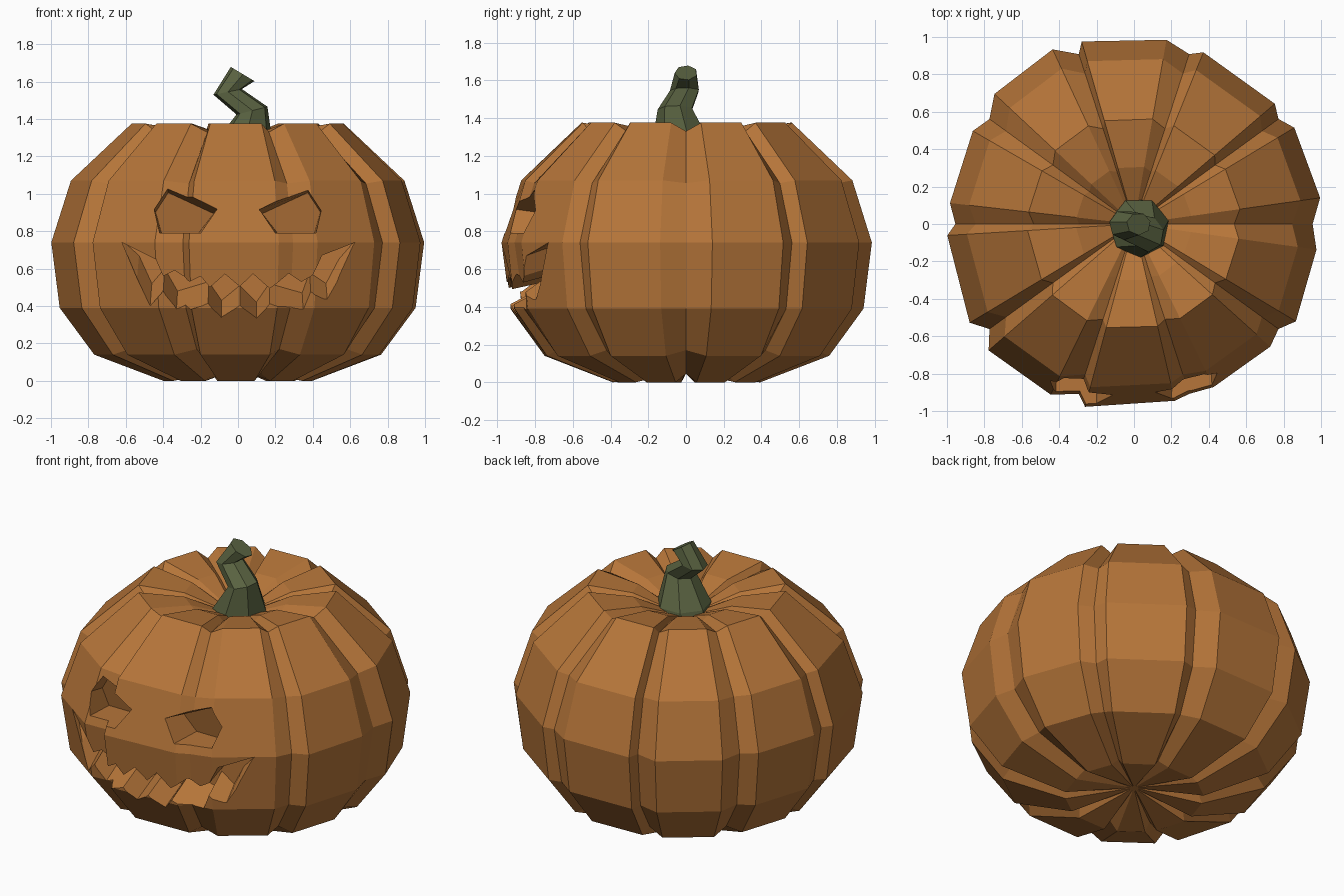
import bpy, bmesh, math

if "Cube" in bpy.data.objects:
    bpy.data.objects.remove(bpy.data.objects["Cube"])


def material(name, rgb):
    m = bpy.data.materials.new(name)
    m.diffuse_color = (*rgb, 1)
    m.use_nodes = True
    m.node_tree.nodes["Principled BSDF"].inputs["Base Color"].default_value = m.diffuse_color
    return m


orange = material("pumpkin orange", (0.465, 0.178, 0.041))
green = material("stem green", (0.1, 0.122, 0.052))


def loft(name, loops, mat):
    """Skin a closed solid through loops that have equal point counts."""
    bm = bmesh.new()
    rings = [[bm.verts.new(p) for p in loop] for loop in loops]
    n = len(rings[0])
    for a, b in zip(rings, rings[1:]):
        for i in range(n):
            j = (i + 1) % n
            bm.faces.new((a[i], a[j], b[j], b[i]))
    bm.faces.new(rings[0])
    bm.faces.new(rings[-1])
    bmesh.ops.recalc_face_normals(bm, faces=bm.faces)
    me = bpy.data.meshes.new(name)
    bm.to_mesh(me)
    bm.free()
    me.materials.append(mat)
    ob = bpy.data.objects.new(name, me)
    bpy.context.collection.objects.link(ob)
    return ob


# Ribbed body: ten slightly uneven flat lobes separated by V grooves
# Each lobe: start angle, start radius, end angle, end radius
lobes = [(8, 1.005, 31, 1.0), (40.5, 0.99, 68, 0.99), (80, 1.0, 106, 1.015),
         (115, 1.03, 137, 1.02), (150, 0.995, 173.5, 0.99), (183.5, 1.0, 211, 1.025),
         (221, 1.03, 244, 1.015), (255, 1.012, 283, 0.97), (296, 0.97, 318, 0.98),
         (329, 1.01, 352, 0.985)]
# Each level: radius, height, groove radius factor, groove height shift, unevenness
levels = [(0.03, 0.06, 1, 0, 0), (0.40, 0.0, 0.93, 0.045, 0.5), (0.77, 0.14, 0.93, 0.03, 0.6),
          (0.955, 0.39, 0.945, 0, 0.8), (1.0, 0.74, 0.955, 0, 1), (0.895, 1.07, 0.945, -0.015, 0.8),
          (0.57, 1.375, 0.94, -0.045, 0.5), (0.31, 1.335, 0.95, -0.04, 0.3), (0.05, 1.22, 1, 0, 0)]
loops = []
for r, z, k, dz, uneven in levels:
    loop = []
    for i, (a0, r0, a1, r1) in enumerate(lobes):
        for angle, f, s in ((36 * i, k, dz), (a0, 1 + (r0 - 1) * uneven, 0),
                            (a1, 1 + (r1 - 1) * uneven, 0)):
            a = math.radians(angle)
            loop.append((r * f * math.cos(a), r * f * math.sin(a), z + s))
    loops.append(loop)
body = loft("pumpkin_body", loops, orange)

# Eye cutters: slanted outline, deep back wall, level bottom wall
eye = [(0.38, 1.06), (0.11, 0.92), (0.20, 0.79), (0.42, 0.79), (0.455, 0.93)]
cutters = []
for side in (-1, 1):
    outer = [(side * x, -1.2, z) for x, z in eye]
    rim = [(side * x, -0.93, z) for x, z in eye]
    floor = []
    for x, z in eye:
        bx, bz = 0.31 + 0.9 * (x - 0.31), 0.79 + 0.8 * (z - 0.79)
        floor.append((side * bx, -0.76 + 0.2 * (1.0 - bz), bz))
    cutters.append(loft("eye_cutter", [outer, rim, floor], orange))

# Mouth cutter: jagged grin with a lower wall that rises inward
upper = [(-0.44, 0.65), (-0.40, 0.56), (-0.34, 0.59), (-0.26, 0.53), (-0.20, 0.56),
         (-0.15, 0.50), (-0.07, 0.57), (0.01, 0.50), (0.08, 0.57), (0.17, 0.49),
         (0.27, 0.57), (0.34, 0.52), (0.40, 0.56), (0.45, 0.67)]
lower = [(0.55, 0.53), (0.48, 0.40), (0.39, 0.46), (0.35, 0.35), (0.17, 0.40),
         (0.10, 0.30), (0.01, 0.39), (-0.09, 0.31), (-0.16, 0.41), (-0.33, 0.36),
         (-0.40, 0.48), (-0.47, 0.40), (-0.54, 0.55)]
mouth = ([(-0.62, 0.74, 0)] + [(x, z, 0.05) for x, z in upper]
         + [(0.63, 0.74, 0)] + [(x, z, 0.12) for x, z in lower])
cutters.append(loft("mouth_cutter", [
    [(x, -1.2, z) for x, z, rise in mouth],
    [(x, -0.95 * math.sqrt(1 - x * x), z) for x, z, rise in mouth],
    [(x * 0.98, -0.71, z + rise) for x, z, rise in mouth]], orange))

# Carve the face
bpy.context.view_layer.objects.active = body
for c in cutters:
    c.hide_render = True
    mod = body.modifiers.new("carve", 'BOOLEAN')
    mod.operation = 'DIFFERENCE'
    mod.solver = 'EXACT'
    mod.object = c
    bpy.ops.object.modifier_apply(modifier=mod.name)
for c in cutters:
    bpy.data.objects.remove(c)

# Crooked stem: centre x, y, z, radius in x and y, tilt of the ring along x
stem = [(0.02, -0.015, 1.21, 0.165, 0.165, 0), (0.03, -0.02, 1.27, 0.16, 0.16, 0),
        (0.075, -0.055, 1.445, 0.085, 0.095, 0.25), (-0.055, -0.005, 1.545, 0.078, 0.08, 0.2),
        (0.025, 0.0, 1.64, 0.065, 0.06, -0.6)]
rings = []
for cx, cy, cz, rx, ry, tilt in stem:
    ring = []
    for i in range(7):
        a = math.tau * i / 7 + 0.25
        dx = rx * math.cos(a)
        ring.append((cx + dx, cy + ry * math.sin(a), cz + tilt * dx))
    rings.append(ring)
loft("stem", rings, green)
